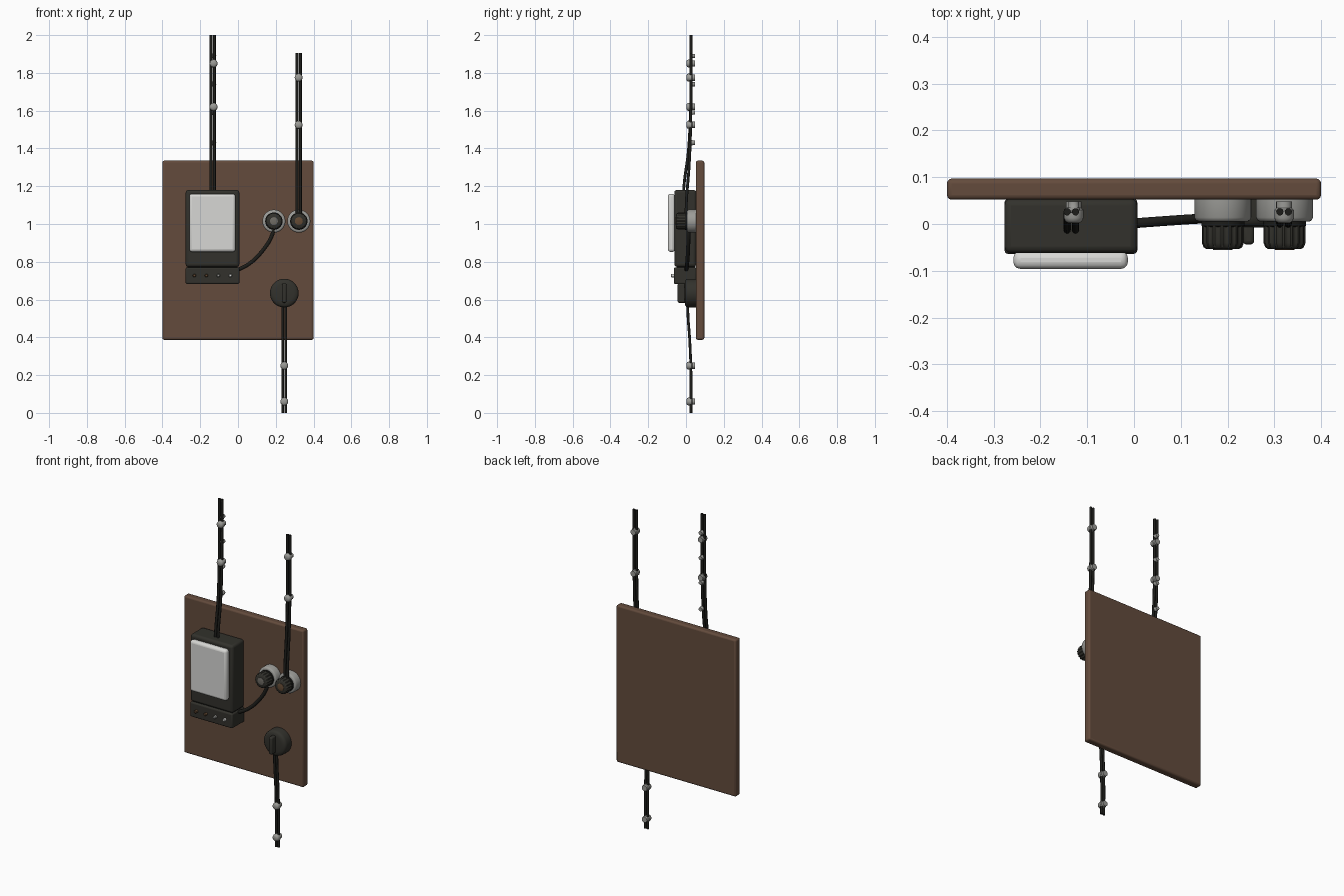
import bpy, bmesh, math
from mathutils import Matrix, Vector

if "Cube" in bpy.data.objects:
    bpy.data.objects.remove(bpy.data.objects["Cube"])


def mat(name, r, g, b):
    m = bpy.data.materials.new(name)
    m.diffuse_color = (r, g, b, 1)
    m.use_nodes = True
    m.node_tree.nodes["Principled BSDF"].inputs["Base Color"].default_value = m.diffuse_color
    return m


BROWN = mat("board brown", 0.125, 0.07, 0.045)
DARK = mat("dark casing", 0.032, 0.031, 0.025)
BLACK = mat("cable black", 0.012, 0.012, 0.010)
WHITE = mat("cover white", 0.68, 0.68, 0.66)
GREY = mat("ceramic grey", 0.33, 0.33, 0.31)
METAL = mat("screw grey", 0.16, 0.15, 0.13)
COPPER = mat("screw copper", 0.13, 0.07, 0.035)


def finish(bm, name, material, bevel=0, segments=3):
    bmesh.ops.recalc_face_normals(bm, faces=bm.faces)
    me = bpy.data.meshes.new(name)
    bm.to_mesh(me)
    bm.free()
    me.materials.append(material)
    ob = bpy.data.objects.new(name, me)
    bpy.context.collection.objects.link(ob)
    if bevel:
        mod = ob.modifiers.new("bevel", "BEVEL")
        mod.width, mod.segments = bevel, segments
        mod.limit_method = "ANGLE"
    bpy.ops.object.select_all(action="DESELECT")
    ob.select_set(True)
    bpy.context.view_layer.objects.active = ob
    bpy.ops.object.shade_smooth_by_angle(angle=math.radians(35))
    return ob


def box(name, x, y, z, material, bevel=0.01):
    """Box from (min, max) ranges."""
    bm = bmesh.new()
    bmesh.ops.create_cube(bm, size=1)
    for v in bm.verts:
        for i, r in enumerate((x, y, z)):
            v.co[i] = r[0] if v.co[i] < 0 else r[1]
    return finish(bm, name, material, bevel)


def lathe(name, x, z, profile, material, n=32, rib=0.0):
    """Solid turned about the y axis; profile is (radius, y). rib gives knurling."""
    bm = bmesh.new()
    rings = []
    for r, y in profile:
        ring = []
        for i in range(n):
            a = 2 * math.pi * i / n
            q = r * (1 - rib) if rib and i % 4 > 1 else r
            ring.append(bm.verts.new((x + q * math.cos(a), y, z + q * math.sin(a))))
        rings.append(ring)
    for a, b in zip(rings, rings[1:]):
        for i in range(n):
            j = (i + 1) % n
            bm.faces.new((a[i], a[j], b[j], b[i]))
    bm.faces.new(rings[0])
    bm.faces.new(rings[-1])
    return finish(bm, name, material)


def cable(name, points, radius):
    """Smooth round cable through the points."""
    cu = bpy.data.curves.new(name, "CURVE")
    cu.dimensions = "3D"
    cu.bevel_depth, cu.bevel_resolution = radius, 3
    cu.resolution_u = 10
    cu.use_fill_caps = True
    sp = cu.splines.new("BEZIER")
    sp.bezier_points.add(len(points) - 1)
    for p, co in zip(sp.bezier_points, points):
        p.co = co
        p.handle_left_type = p.handle_right_type = "AUTO"
    cu.materials.append(BLACK)
    ob = bpy.data.objects.new(name, cu)
    bpy.context.collection.objects.link(ob)


def clip(name, x, z, r=0.021, front=0.002, back=0.048):
    """Rounded wall clip."""
    lathe(name, x, z, [(r * 0.55, front), (r * 0.85, front + 0.004), (r, front + 0.011),
                       (r, back - 0.018), (r * 0.8, back - 0.014), (r * 0.8, back)], GREY, 20)


# Mounting board
box("mounting_board", (-0.4, 0.4), (0.052, 0.097), (0.387, 1.335), BROWN, 0.01)

# Meter: casing, terminal cover, window
box("meter_casing", (-0.277, 0.007), (-0.062, 0.054), (0.773, 1.18), DARK, 0.014)
box("terminal_cover", (-0.277, 0.007), (-0.064, 0.054), (0.682, 0.771), DARK, 0.008)
box("meter_seam", (-0.268, -0.002), (-0.05, 0.05), (0.75, 0.79), BLACK, 0)
box("meter_window", (-0.258, -0.013), (-0.096, -0.058), (0.852, 1.16), WHITE, 0.015)

# Terminal screws
for i, m in enumerate((COPPER, COPPER, GREY, WHITE)):
    sx = -0.231 + i * 0.0635
    lathe(f"terminal_screw_{i}", sx, 0.727,
          [(0.009, -0.06), (0.009, -0.077), (0.006, -0.08)], m, 16)

# Screw-in fuses: ceramic base and ribbed cap
for i, (fx, m) in enumerate(((0.19, METAL), (0.322, COPPER))):
    lathe(f"fuse_base_{i}", fx, 1.015,
          [(0.061, 0.055), (0.061, 0.014), (0.058, 0.008), (0.053, 0.005)], GREY, 40)
    lathe(f"fuse_collar_{i}", fx, 1.015, [(0.046, 0.02), (0.046, -0.004), (0.042, -0.006)], BLACK, 40)
    lathe(f"fuse_cap_{i}", fx, 1.015,
          [(0.045, -0.003), (0.045, -0.04), (0.041, -0.05), (0.036, -0.053)], DARK, 64, 0.08)
    lathe(f"fuse_button_{i}", fx, 1.015, [(0.021, -0.05), (0.021, -0.055), (0.018, -0.056)], m, 28)

# Rotary switch
SX, SZ = 0.245, 0.634
lathe("switch_body", SX, SZ,
      [(0.076, 0.055), (0.076, 0.012), (0.073, 0.002), (0.066, -0.004), (0.05, -0.007)], DARK, 48)
box("switch_handle", (SX - 0.012, SX + 0.012), (-0.044, 0.0), (0.583, 0.686), DARK, 0.008)

# Twin cables to the ceiling and the floor
for i, s in enumerate((-1, 1)):
    x = -0.134 + s * 0.009
    cable(f"meter_cable_{i}", [(x, -0.014, 1.16), (x, -0.008, 1.23), (x, 0.012, 1.38),
                               (x, 0.023, 1.58), (x, 0.026, 1.8), (x, 0.026, 2.0)], 0.0078)
    x = 0.321 + s * 0.009
    cable(f"fuse_cable_{i}", [(x, 0.0, 1.03), (x, 0.002, 1.12), (x, 0.016, 1.3),
                              (x, 0.024, 1.5), (x, 0.026, 1.7), (x, 0.026, 1.905)], 0.0078)
    x = 0.245 + s * 0.008
    cable(f"switch_cable_{i}", [(x, 0.01, 0.59), (x, 0.01, 0.53), (x, 0.02, 0.38),
                                (x, 0.026, 0.22), (x, 0.026, 0.0)], 0.0075)

# Link cable from meter to fuse
cable("link_cable", [(-0.02, 0.0, 0.748), (0.06, 0.006, 0.79), (0.135, 0.011, 0.865),
                     (0.18, 0.013, 0.94), (0.192, 0.014, 0.99)], 0.0105)

# Wall clips
for i, (cx, cz) in enumerate(((-0.129, 1.85), (-0.129, 1.62), (0.321, 1.775),
                              (0.321, 1.525), (0.245, 0.25), (0.245, 0.06))):
    clip(f"wall_clip_{i}", cx, cz)
for i, cz in enumerate((1.89, 1.74, 1.59, 1.43)):
    clip(f"small_clip_{i}", -0.129, cz, 0.014, 0.024, 0.048)
